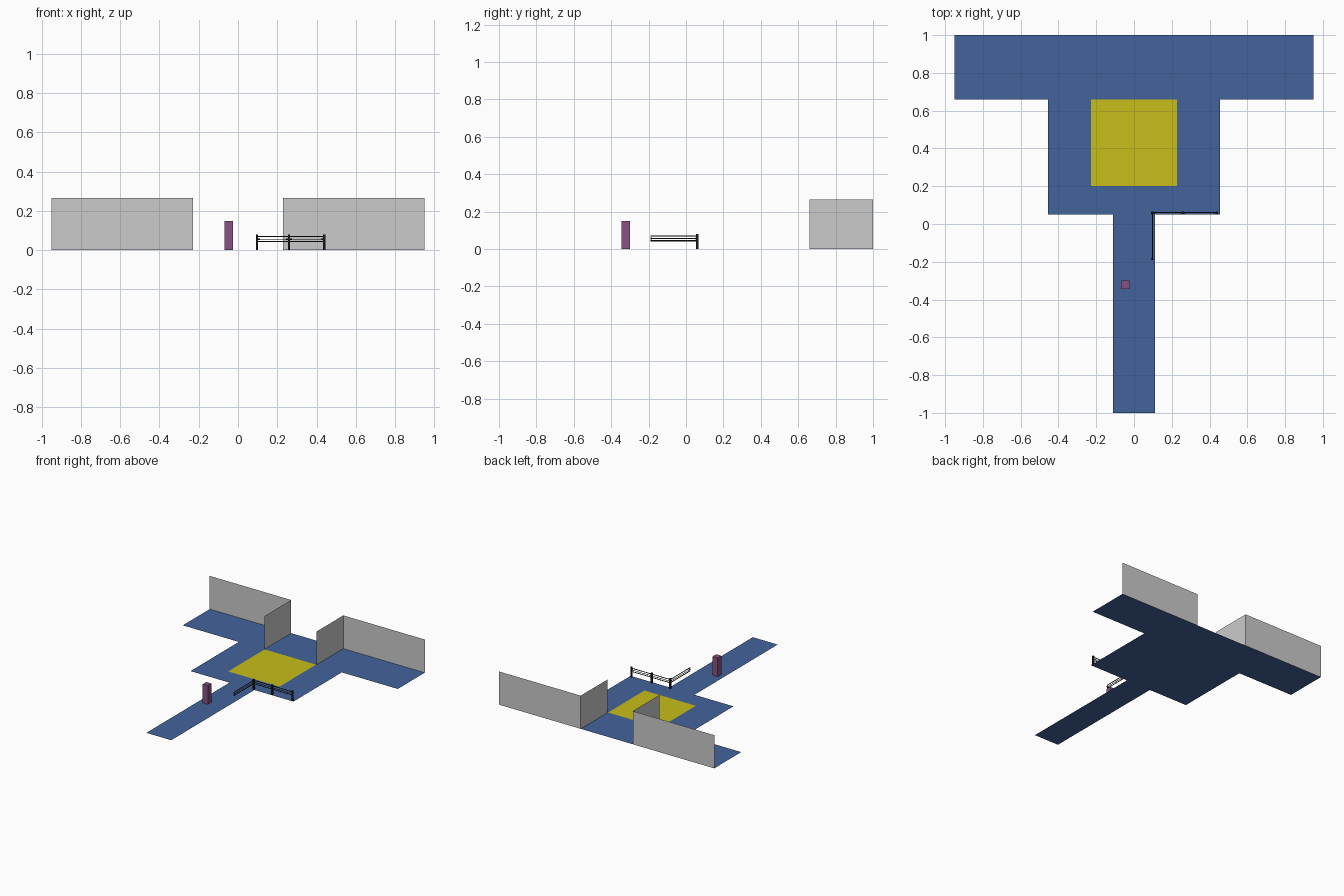
import bpy, bmesh
from mathutils import Vector

if "Cube" in bpy.data.objects:
    bpy.data.objects.remove(bpy.data.objects["Cube"])


def material(name, rgb):
    m = bpy.data.materials.new(name)
    m.diffuse_color = (*rgb, 1)
    m.use_nodes = True
    m.node_tree.nodes["Principled BSDF"].inputs["Base Color"].default_value = m.diffuse_color
    return m


BLUE = material("floor_blue", (0.055, 0.125, 0.33))
YELLOW = material("court_yellow", (0.58, 0.51, 0.01))
PURPLE = material("pillar_purple", (0.25, 0.085, 0.22))
BLACK = material("fence_black", (0.012, 0.012, 0.012))


def finish(name, bm, mat=None):
    me = bpy.data.meshes.new(name)
    bm.to_mesh(me)
    bm.free()
    ob = bpy.data.objects.new(name, me)
    bpy.context.collection.objects.link(ob)
    if mat:
        me.materials.append(mat)
    return ob


def sheet(name, points, mat=None):
    bm = bmesh.new()
    bm.faces.new([bm.verts.new(p) for p in points])
    return finish(name, bm, mat)


def box(name, lo, hi, mat):
    bm = bmesh.new()
    bmesh.ops.create_cube(bm, size=1)
    lo, hi = Vector(lo), Vector(hi)
    for v in bm.verts:
        v.co = (lo + hi) / 2 + v.co * (hi - lo)
    return finish(name, bm, mat)


def rod(name, a, b, r1, mat, r2=None, sides=8):
    a, b = Vector(a), Vector(b)
    bm = bmesh.new()
    bmesh.ops.create_cone(bm, cap_ends=True, segments=sides, radius1=r1,
                          radius2=r1 if r2 is None else r2, depth=(b - a).length)
    turn = (b - a).to_track_quat('Z', 'Y')
    for v in bm.verts:
        v.co = turn @ v.co + (a + b) / 2
    return finish(name, bm, mat)


# Stepped floor outline, mirrored across x = 0
half = [(0.95, 1), (0.95, 0.66), (0.455, 0.66), (0.455, 0.05), (0.11, 0.05), (0.11, -1)]
outline = half + [(-x, y) for x, y in reversed(half)]
sheet("floor", [(x, y, 0) for x, y in reversed(outline)], BLUE)

# Yellow square inlay
sheet("floor_square", [(-0.227, 0.2, 0.001), (0.227, 0.2, 0.001),
                       (0.227, 0.66, 0.001), (-0.227, 0.66, 0.001)], YELLOW)

# L-shaped thin walls flanking the rear opening
H = 0.265
for side, s in (("left", -1), ("right", 1)):
    sheet(side + "_back_wall", [(s * 0.23, 1, 0), (s * 0.95, 1, 0),
                                (s * 0.95, 1, H), (s * 0.23, 1, H)])
    sheet(side + "_return_wall", [(s * 0.23, 0.66, 0), (s * 0.23, 1, 0),
                                  (s * 0.23, 1, H), (s * 0.23, 0.66, H)])

# Pillar on the walkway
box("pillar", (-0.07, -0.345, 0), (-0.025, -0.3, 0.15), PURPLE)

# Fence posts
Y = 0.06
posts = (0.097, 0.26, 0.44)
for i, x in enumerate(posts):
    box(f"fence_post_{i + 1}", (x - 0.006, Y - 0.006, 0), (x + 0.006, Y + 0.006, 0.08), BLACK)


# Each panel has two rails and a centre rod with tapered ends
def panel(name, a, b):
    a, b = Vector(a), Vector(b)
    step = (b - a).normalized() * 0.018
    for label, z, r in (("top_rail", 0.07, 0.003), ("centre_rod", 0.056, 0.002),
                        ("bottom_rail", 0.044, 0.003)):
        up = Vector((0, 0, z))
        rod(f"{name}_{label}", a + up, b + up, r, BLACK)
    up = Vector((0, 0, 0.056))
    rod(name + "_start_tip", a + up, a + up + step, 0.006, BLACK, 0.002)
    rod(name + "_end_tip", b + up, b + up - step, 0.006, BLACK, 0.002)


panel("fence_panel_1", (posts[0], Y, 0), (posts[1], Y, 0))
panel("fence_panel_2", (posts[1], Y, 0), (posts[2], Y, 0))
panel("open_gate", (posts[0], Y, 0), (posts[0], -0.19, 0))
